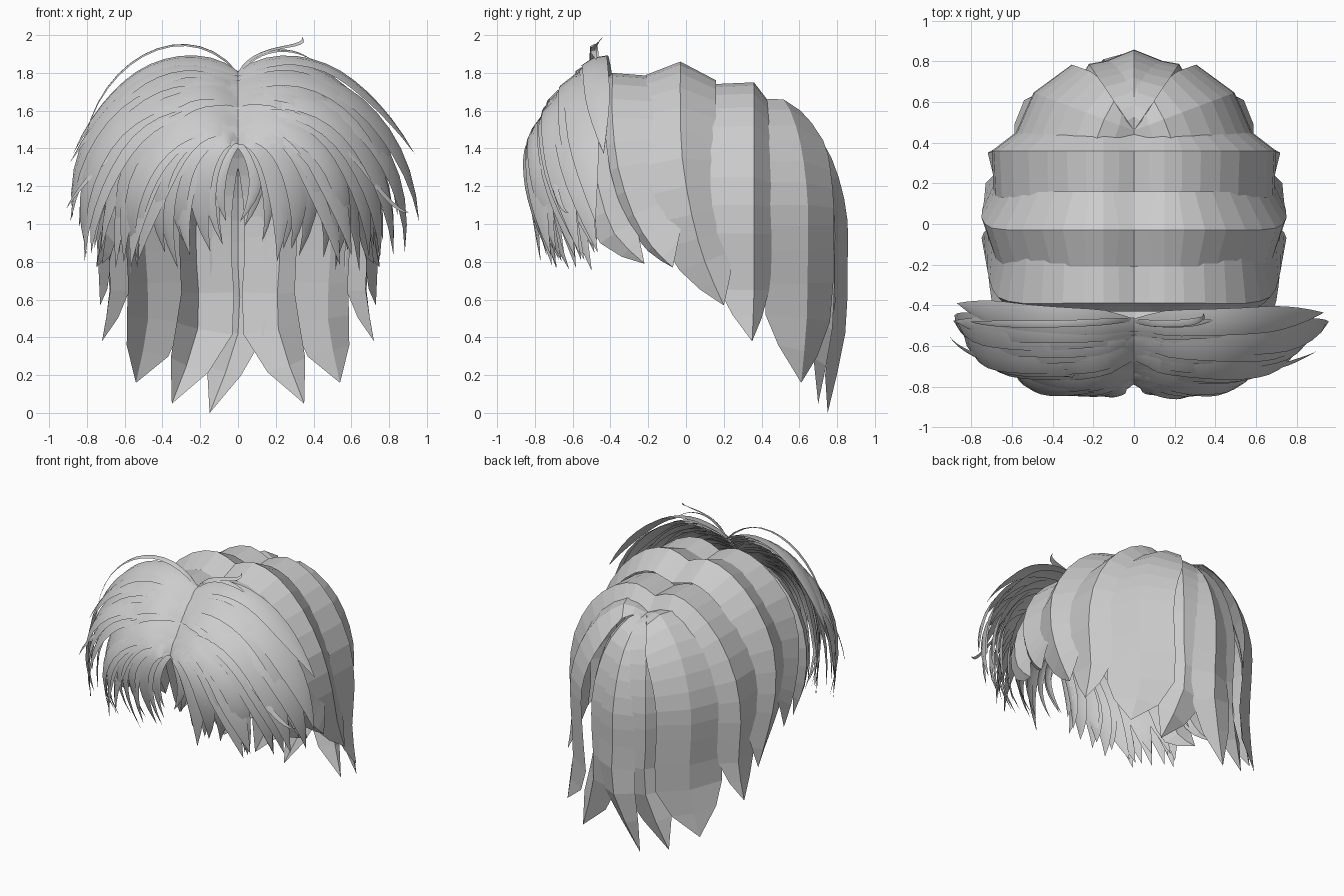
import bpy
import bmesh
import random
from mathutils import Vector
from mathutils.geometry import interpolate_bezier

random.seed(4)
if "Cube" in bpy.data.objects:
    bpy.data.objects.remove(bpy.data.objects["Cube"], do_unlink=True)

grey = bpy.data.materials.new("hair_grey")
grey.use_nodes = True
grey.diffuse_color = (0.6, 0.6, 0.6, 1)
grey.node_tree.nodes["Principled BSDF"].inputs["Base Color"].default_value = (0.6, 0.6, 0.6, 1)


def finish(name, bm, smooth):
    mesh = bpy.data.meshes.new(name)
    for f in bm.faces:
        f.smooth = smooth
    bm.to_mesh(mesh)
    bm.free()
    mesh.materials.append(grey)
    bpy.context.collection.objects.link(bpy.data.objects.new(name, mesh))


def spline(points, steps=2):
    """Smooth path through the given points."""
    p = [Vector(q) for q in points]
    p = [2 * p[0] - p[1]] + p + [2 * p[-1] - p[-2]]
    out = []
    for a, b, c, d in zip(p, p[1:], p[2:], p[3:]):
        for k in range(steps):
            t = k / steps
            out.append(0.5 * (2 * b + (c - a) * t + (2 * a - 5 * b + 4 * c - d) * t * t
                              + (3 * b - a - 3 * c + d) * t ** 3))
    return out + [p[-2]]


def lock(bm, path, wide, depth, centre, side=1, root=1.0, taper=0.6):
    """Ridged lock of hair: a ridge path with an edge on each side, closing to a point."""
    rows, n = [], len(path) - 1
    for i, p in enumerate(path):
        u = i / n
        along = (path[min(i + 1, n)] - path[max(i - 1, 0)]).normalized()
        out = p - centre(p)
        out = (out - along * out.dot(along)).normalized()
        across = along.cross(out) * side
        k = min(1, root + 3 * u)
        if u > taper:
            k *= 1 - ((u - taper) / (1 - taper)) ** 1.8
        k = max(k, 0.004)
        pts = (p + across * wide[0] * k - out * depth[0] * k, p.copy(),
               p - across * wide[1] * k - out * depth[1] * k)
        if i == 0:  # close the parting
            for q in pts:
                q.x = p.x
        rows.append([bm.verts.new(q) for q in pts])
    for r, q in zip(rows, rows[1:]):
        for j in range(2):
            bm.faces.new((r[j], r[j + 1], q[j + 1], q[j]))


# Broad side locks: ridge path, (front, back) widths and depths
side_locks = {
    "temple_lock": ([(0, -.47, 1.66), (.2, -.48, 1.7), (.4, -.5, 1.6), (.56, -.5, 1.4),
                     (.66, -.46, 1.18), (.7, -.38, .95), (.72, -.22, .79)], (.1, .15), (.06, .03)),
    "front_side_lock": ([(0, -.39, 1.75), (.15, -.39, 1.8), (.35, -.39, 1.74), (.55, -.39, 1.56),
                         (.67, -.36, 1.3), (.71, -.28, 1.05), (.73, -.18, .88), (.75, -.07, .77)],
                        (.04, .25), (.05, .02)),
    "middle_side_lock": ([(0, -.03, 1.81), (.15, -.03, 1.86), (.35, -.03, 1.8), (.55, -.03, 1.62),
                          (.7, -.02, 1.35), (.75, .03, 1.05), (.74, .1, .8), (.73, .2, .57)],
                         (.18, .19), (.07, .1)),
    "rear_side_lock": ([(0, .36, 1.7), (.15, .36, 1.75), (.33, .36, 1.69), (.52, .36, 1.52),
                        (.66, .36, 1.25), (.7, .36, .95), (.68, .36, .65), (.72, .35, .38)],
                       (.23, .1), (.01, .13)),
}
for name, (ridge, wide, depth) in side_locks.items():
    bm = bmesh.new()
    for s in (-1, 1):
        path = spline([(s * x, y, z) for x, y, z in ridge])
        lock(bm, path, wide, depth, lambda p: Vector((0, p.y, 0.9)), s, taper=0.76)
    finish(name, bm, False)

# Back locks fan out from the crown: widest point, tip, (outer, inner) widths and depths
crown = Vector((0, 0.46, 1.61))
profile = [(.3, 1.58), (.66, 1.44), (.88, 1.25), (1, 1.02), (1, .78), (.97, .42)]
back_locks = [("centre", 0, .855, (-.15, .75, 0), (.15, .15), (.06, .06)),
              ("inner", .22, .785, (.35, .7, .05), (.15, .18), (.09, .06)),
              ("outer", .49, .645, (.54, .61, .16), (.25, .21), (.02, .1))]
for name, x, y, tip, wide, depth in back_locks:
    bm = bmesh.new()
    for s in ((1,) if x == 0 else (-1, 1)):
        pts = [crown]
        for f, z in profile:
            pts.append(Vector((s * x * f, crown.y + (y - crown.y) * f, z + tip[2] * .5)))
        pts.append(Vector((s * tip[0], tip[1], tip[2])))
        lock(bm, spline(pts), wide, depth, lambda p: Vector((0, 0.38, 0.9)), s,
             root=0.08, taper=0.84)
    finish(name + "_back_lock", bm, False)

# Fringe layers: inner curve, outer curve, locks per side, half width, tip flick
fringe = {
    "top_fringe": ([(0, -.56, 1.73), (.25, -.6, 1.9), (.62, -.64, 1.66), (.69, -.6, 1.2)],
                   [(0, -.5, 1.8), (.3, -.48, 2.02), (.76, -.47, 1.8), (.8, -.42, 1.42)],
                   4, .07, .09),
    "upper_fringe": ([(0, -.64, 1.65), (.25, -.72, 1.82), (.66, -.76, 1.5), (.64, -.54, .8)],
                     [(0, -.56, 1.74), (.35, -.57, 1.95), (.94, -.58, 1.62), (.87, -.5, 1.06)],
                     6, .09, .05),
    "middle_fringe": ([(0, -.75, 1.5), (.2, -.81, 1.66), (.5, -.9, 1.35), (.46, -.72, .8)],
                      [(0, -.65, 1.64), (.4, -.68, 1.82), (.95, -.7, 1.48), (.81, -.5, .84)],
                      7, .085, .04),
    "lower_fringe": ([(0, -.78, 1.45), (.1, -.83, 1.54), (.28, -.89, 1.3), (.21, -.77, .84)],
                     [(0, -.76, 1.5), (.3, -.82, 1.64), (.68, -.88, 1.3), (.6, -.64, .78)],
                     7, .065, -.04),
    "short_fringe": ([(0, -.77, 1.45), (.06, -.8, 1.42), (.14, -.83, 1.25), (.1, -.76, 1.05)],
                     [(0, -.77, 1.46), (.08, -.82, 1.5), (.22, -.87, 1.25), (.17, -.76, .87)],
                     3, .035, -.06),
}


def fringe_centre(p):
    return Vector((0, -0.2, 1.1))


for name, (inner, outer, count, w, flick) in fringe.items():
    bm = bmesh.new()
    for s in (-1, 1):
        for i in range(count):
            ctrl = []
            for k, (a, b) in enumerate(zip(inner, outer)):
                jit = 0.016 * k
                q = Vector(a).lerp(Vector(b), i / (count - 1))
                ctrl.append(q + Vector([random.uniform(-jit, jit) for _ in range(3)]))
            path = interpolate_bezier(*ctrl, 14)
            for j, p in enumerate(path):
                p.x = s * (p.x + flick * max(0, j / 13 - .6) ** 2 / .16)
            lock(bm, path, (w, w), (.015, .015), fringe_centre, s, root=0.5, taper=0.65)
    finish(name, bm, True)

# Thin stray hairs above and beside the fringe
strays = [[(0, -.48, 1.8), (.1, -.5, 1.98), (.38, -.5, 1.92), (.34, -.44, 1.99)],
          [(0, -.48, 1.8), (.12, -.5, 1.95), (.3, -.5, 1.95), (.4, -.47, 1.86)],
          [(0, -.47, 1.8), (-.25, -.5, 2.12), (-.72, -.5, 1.9), (-.81, -.48, 1.45)],
          [(.3, -.75, 1.6), (.6, -.75, 1.5), (.78, -.7, 1.05), (.91, -.62, 1.06)],
          [(-.3, -.75, 1.6), (-.6, -.72, 1.5), (-.85, -.66, 1.2), (-.91, -.55, 1.08)]]
bm = bmesh.new()
for ctrl in strays:
    path = interpolate_bezier(*[Vector(c) for c in ctrl], 14)
    lock(bm, path, (.018, .018), (.004, .004), fringe_centre, root=0.5)
finish("stray_hairs", bm, True)
